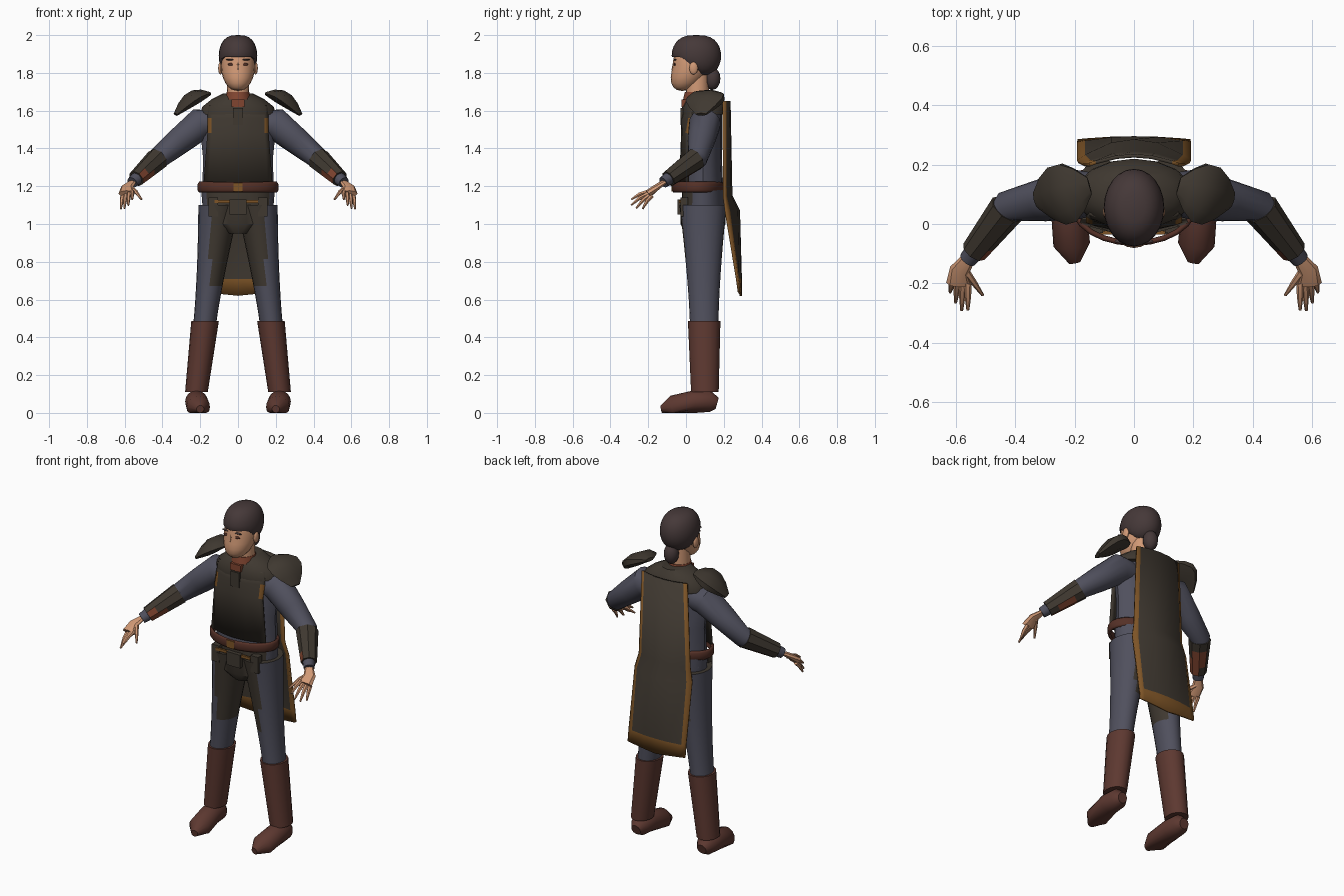
import bpy, bmesh, math
from mathutils import Vector

if "Cube" in bpy.data.objects:
    bpy.data.objects.remove(bpy.data.objects["Cube"], do_unlink=True)


def material(name, red, green, blue):
    mat = bpy.data.materials.new(name)
    mat.use_nodes = True
    mat.diffuse_color = (red, green, blue, 1)
    bsdf = next(node for node in mat.node_tree.nodes if node.type == 'BSDF_PRINCIPLED')
    bsdf.inputs["Base Color"].default_value = (red, green, blue, 1)
    return mat


CLOTH = material("slate cloth", .08, .08, .11)
LEATHER = material("dark brown leather", .05, .04, .03)
BOOT = material("red brown boot leather", .11, .04, .03)
BELT = material("belt leather", .09, .03, .02)
TRIM = material("ochre trim", .21, .09, .02)
RUST = material("rust strap", .22, .06, .03)
SKIN = material("skin", .64, .32, .18)
HAIR = material("dark hair", .06, .04, .04)
EYE = material("eye brown", .09, .03, .02)
SIDES = {"left": 1, "right": -1}
UP = Vector((0, 0, 1))
ACROSS = Vector((1, 0, 0))
made = []


def finish(name, bm, mats, rule=None, thickness=None):
    """Turn a bmesh into an object and colour its faces by a rule."""
    bmesh.ops.recalc_face_normals(bm, faces=bm.faces)
    if rule:
        for face in bm.faces:
            face.material_index = int(rule(face.calc_center_median()))
    mesh = bpy.data.meshes.new(name)
    bm.to_mesh(mesh)
    bm.free()
    for mat in mats:
        mesh.materials.append(mat)
    part = bpy.data.objects.new(name, mesh)
    bpy.context.scene.collection.objects.link(part)
    if thickness:
        solid = part.modifiers.new("thickness", 'SOLIDIFY')
        solid.thickness = thickness
        solid.offset = 0
    made.append(part)


def loft(name, rings, mats, sides=16, rule=None, shape=None, mirror=1, thickness=None):
    """Skin a row of ellipses, each given as centre and two half-axis vectors."""
    bm = bmesh.new()
    loops = []
    for centre, u, v in rings:
        loop = []
        for k in range(sides):
            turn = math.tau * k / sides
            point = centre + u * math.cos(turn) + v * math.sin(turn)
            if shape:
                point = Vector(shape(*point))
            point.x *= mirror
            loop.append(bm.verts.new(point))
        loops.append(loop)
    for low, high in zip(loops, loops[1:]):
        for k in range(sides):
            bm.faces.new((low[k - 1], low[k], high[k], high[k - 1]))
    if not thickness:
        bm.faces.new(loops[0])
        bm.faces.new(loops[-1])
    finish(name, bm, mats, rule, thickness)


def stack(name, y, profile, mats, **options):
    """Level ellipses around an upright axis: (height, half width, half depth)."""
    loft(name, [(Vector((0, y, z)), ACROSS * a, Vector((0, b, 0))) for z, a, b in profile],
         mats, **options)


def tube(name, points, radii, mats, squash=1, **options):
    """Ellipses square to a path."""
    points = [Vector(p) for p in points]
    rings = []
    for i, (point, radius) in enumerate(zip(points, radii)):
        along = points[min(i + 1, len(points) - 1)] - points[max(i - 1, 0)]
        u = along.cross(UP).normalized()
        rings.append((point, u * radius, u.cross(along).normalized() * radius * squash))
    loft(name, rings, mats, **options)


def ball(name, centre, size, mat, steps=8, fullness=1, **options):
    """Ellipsoid; a fullness below one makes it boxier."""
    centre, (a, b, c) = Vector(centre), size
    rings = []
    for i in range(steps + 1):
        angle = math.pi * (i + .1) / (steps + .2)
        wide = math.sin(angle) ** fullness
        rings.append((centre - UP * c * math.cos(angle), ACROSS * a * wide,
                      Vector((0, b * wide, 0))))
    loft(name, rings, [mat], **options)


def sheet(name, rows, mats, rule, dip=0):
    """Bowed cloth panel from rows (height, edge y, half width, middle y)."""
    bm = bmesh.new()
    columns = (-1, -.86, -.4, 0, .4, .86, 1)
    grid = []
    for z, edge, width, middle in rows:
        drop = dip if z == rows[-1][0] else 0
        grid.append([bm.verts.new((u * width, middle + (edge - middle) * u * u,
                                   z - drop * (1 - abs(u)))) for u in columns])
    for upper, lower in zip(grid, grid[1:]):
        for k in range(len(columns) - 1):
            bm.faces.new((upper[k], upper[k + 1], lower[k + 1], lower[k]))
    finish(name, bm, mats, rule, thickness=.012)


def box(name, centre, size, mat):
    bm = bmesh.new()
    bmesh.ops.create_cube(bm, size=1)
    bmesh.ops.scale(bm, vec=size, verts=bm.verts)
    bmesh.ops.translate(bm, vec=centre, verts=bm.verts)
    finish(name, bm, [mat])


def steps_between(start, end, count):
    """Evenly spaced numbers or vectors."""
    return [start + (end - start) * (i / (count - 1)) for i in range(count)]


# Torso and hips
stack("torso", .09, [(1.12, .19, .11), (1.35, .185, .1), (1.5, .2, .1), (1.58, .18, .1),
                     (1.66, .09, .07)], [CLOTH])
stack("hips", .09, [(1.18, .195, .11), (1, .18, .12), (.95, .07, .09)], [CLOTH, LEATHER],
      sides=24, rule=lambda c: abs(c.x) < .15 and c.y < .07)

# Legs widen from knee to hip; inner thighs are leather
hip, ankle = Vector((.1, .09, 1.1)), Vector((.22, .1, .11))
shin_top = hip.lerp(ankle, .62)
thigh = []
for centre in steps_between(hip, hip.lerp(ankle, .65), 10):
    radius = .06 + .05 * max(0, (centre.z - .45) / (hip.z - .45)) ** 1.5
    thigh.append((centre, ACROSS * radius, Vector((0, radius + .015, 0))))
shin = [(centre, ACROSS * width, Vector((0, width + .013, 0)))
        for centre, width in ((shin_top, .073), (ankle, .06))]

# Shoes run from heel to toe, flattened on the ground
shoe_path = [(.22, .165, .05), (.22, .13, .06), (.22, .05, .06), (.21, -.07, .03), (.2, -.13, .02)]
shoe_radii = (.03, .055, .06, .062, .02)

for word, s in SIDES.items():
    loft(word + "_leg", thigh, [CLOTH, LEATHER], sides=20, mirror=s,
         rule=lambda c: abs(c.x) < .15 and c.z > .64 + max(0, c.y - .09))
    loft(word + "_boot", shin, [BOOT], mirror=s)
    tube(word + "_shoe", shoe_path, shoe_radii, [BOOT], mirror=s,
         shape=lambda x, y, z: (x, y, max(z, 0)))

# Arms, bracers, hands
shoulder, elbow, wrist = Vector((.2, .1, 1.53)), Vector((.42, .06, 1.35)), Vector((.56, -.12, 1.22))
collarbone = shoulder - ACROSS * .08
knuckle, palm_end = wrist.lerp(elbow, -.2), Vector((.59, -.2, 1.16))
index_tip, little_tip = Vector((.56, -.29, 1.13)), Vector((.62, -.23, 1.08))
index_root, little_root = Vector((.56, -.2, 1.17)), Vector((.61, -.18, 1.15))
fingers = list(zip(("index", "middle", "ring", "little"), steps_between(index_root, little_root, 4),
                   steps_between(index_tip, little_tip, 4), (0, .025, .02, 0)))
fingers.append(("thumb", wrist.lerp(palm_end, .4), Vector((.51, -.24, 1.13)), 0))

for word, s in SIDES.items():
    tube(word + "_sleeve", (collarbone, shoulder, shoulder.lerp(elbow, .5), elbow, wrist),
         (.07, .085, .072, .057, .03), [CLOTH], mirror=s)
    tube(word + "_bracer", steps_between(elbow.lerp(wrist, .05), elbow.lerp(wrist, .85), 5),
         steps_between(.062, .045, 5), [LEATHER, RUST], sides=8, mirror=s,
         rule=lambda c: c.z < 1.27 and abs(c.x) < .51)
    tube(word + "_palm", (wrist, knuckle, palm_end), (.024, .034, .043), [SKIN],
         squash=.5, sides=8, mirror=s)
    for finger, root, tip, reach in fingers:
        tip = tip + (tip - root).normalized() * reach
        middle = root.lerp(tip, .5) + UP * .008
        tube(f"{word}_{finger}_finger", (root, middle, tip), (.013, .011, .005), [SKIN],
             sides=6, mirror=s)

# Shoulder pads: low-poly arched shells
pad_inner, pad_outer = Vector((.15, .13, 1.69)), Vector((.33, .08, 1.58))
pad_path, pad_radii = [], []
for t in steps_between(0, 1, 6):
    arch = math.sin(math.pi * t)
    pad_path.append(pad_inner.lerp(pad_outer, t) + UP * .03 * arch)
    pad_radii.append(.03 + .08 * arch)
for word, s in SIDES.items():
    tube(word + "_shoulder_pad", pad_path, pad_radii, [LEATHER], squash=.35, sides=7, mirror=s)

# Mantle, neck strap, tabard
stack("mantle", .1, [(1.58, .2, .12), (1.62, .19, .12), (1.66, .14, .1), (1.69, .08, .08)], [LEATHER])
stack("neck_strap", .06, [(1.66, .07, .075), (1.7, .06, .066)], [RUST])
box("throat_clasp", (0, -.01, 1.64), (.07, .03, .04), RUST)
sheet("tabard", [(1.63, .04, .15, 0), (1.56, .03, .16, -.02), (1.48, .01, .16, -.02),
                 (1.22, .01, .18, -.03)], [LEATHER, TRIM],
      lambda c: abs(c.x) > .14 and 1.48 < c.z < 1.56)
box("chest_tab", (0, -.02, 1.57), (.055, .02, .09), LEATHER)

# Belt, buckle, pouches
stack("belt", .063, [(1.17, .2, .124), (1.18, .207, .13), (1.21, .207, .13), (1.22, .2, .124)],
      [BELT], sides=24, thickness=.014)
box("buckle", (0, -.07, 1.195), (.05, .012, .045), TRIM)
box("pouch_strap", (-.01, -.03, 1.12), (.23, .012, .016), TRIM)
box("pouch", (0, -.03, 1.09), (.09, .03, .08), LEATHER)
for word, s in SIDES.items():
    box(word + "_hip_pouch", (s * .13, -.01, 1.09), (.05, .04, .1), LEATHER)

# Back cape with trimmed edges and hem
sheet("cape", [(1.65, .2, .15, .23), (1.15, .2, .17, .24), (1.07, .21, .19, .28),
               (.71, .27, .19, .29), (.64, .28, .19, .29)], [LEATHER, TRIM],
      lambda c: abs(c.x) > .14 or c.z < .7, dip=.02)

# Head: an egg sheared forward towards the chin
stack("neck", .06, [(1.62, .062, .062), (1.79, .056, .06)], [SKIN])
ball("head", (0, .03, 1.84), (.09, .1, .135), SKIN, steps=12, sides=20, fullness=.9,
     shape=lambda x, y, z: (x, y - .4 * max(0, 1.83 - z), z))
tube("nose", [(0, -.06, 1.86), (0, -.078, 1.81), (0, -.06, 1.79)], (.008, .016, .012), [SKIN], sides=8)
ball("mouth", (0, -.062, 1.765), (.025, .01, .004), RUST)
for word, s in SIDES.items():
    ball(word + "_eye", (s * .037, -.06, 1.845), (.018, .006, .007), EYE)
    ball(word + "_brow", (s * .04, -.058, 1.87), (.025, .008, .004), HAIR)
    ball(word + "_ear", (s * .093, .04, 1.825), (.012, .023, .034), SKIN)

# Hair: its rim drops from the brow to the nape
ball("hair", (0, .055, 1.89), (.102, .131, .11), HAIR, steps=14, sides=24, fullness=.7,
     shape=lambda x, y, z: (x, y, max(z, 1.885 - max(0, y + .02))))
ball("hair_knot", (0, .14, 1.77), (.042, .042, .06), HAIR)

# Smooth shading with sharp creases
bpy.ops.object.select_all(action='DESELECT')
for part in made:
    part.select_set(True)
bpy.context.view_layer.objects.active = made[0]
bpy.ops.object.shade_smooth_by_angle(angle=math.radians(38))
